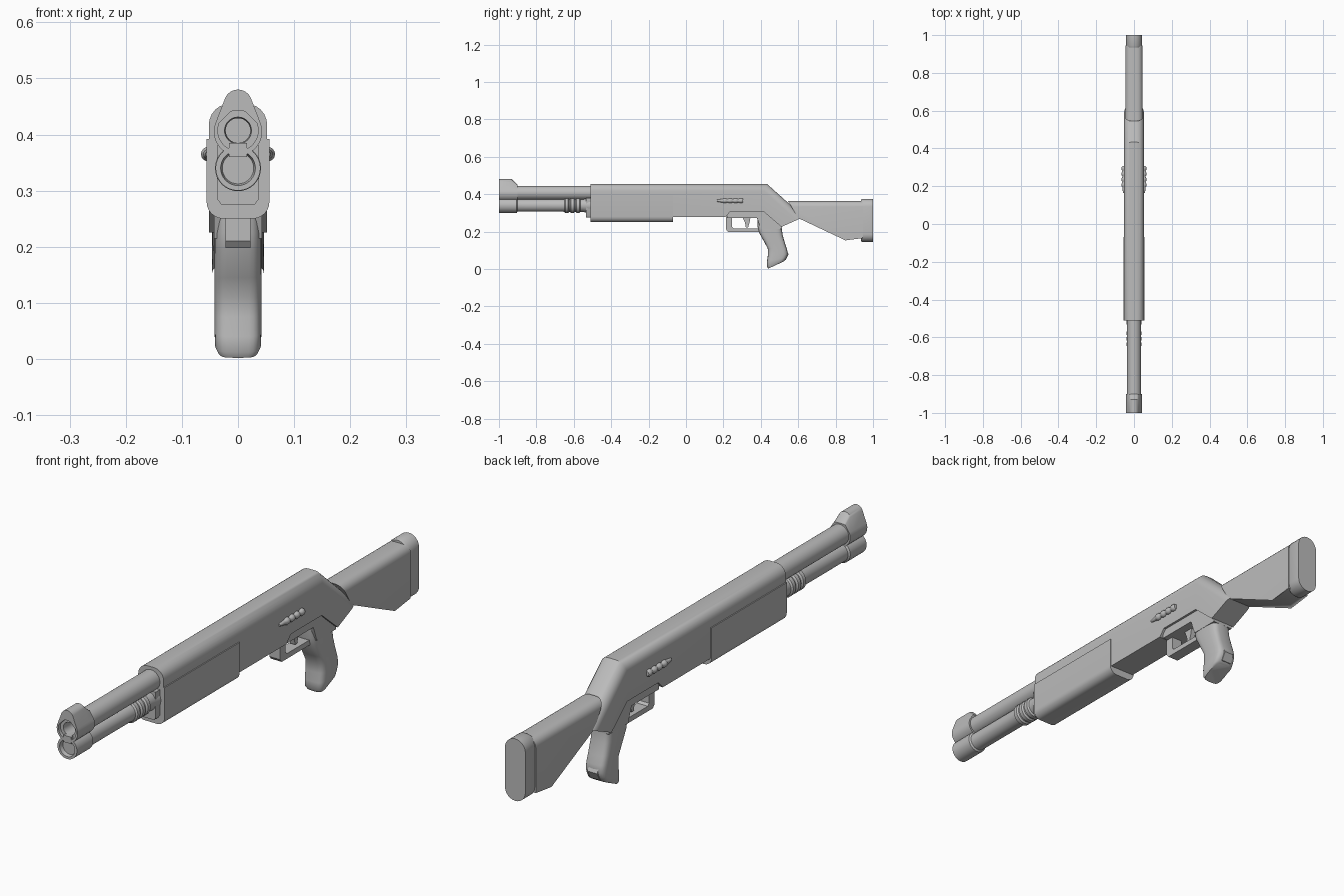
import bpy, bmesh, math
from mathutils import Vector

if "Cube" in bpy.data.objects:
    bpy.data.objects.remove(bpy.data.objects["Cube"])

grey = bpy.data.materials.new("plain grey")
grey.use_nodes = True
COL = (0.5, 0.5, 0.5, 1)
grey.diffuse_color = COL
grey.node_tree.nodes["Principled BSDF"].inputs["Base Color"].default_value = COL


def finish(name, bm, angle=35):
    bmesh.ops.recalc_face_normals(bm, faces=bm.faces[:])
    me = bpy.data.meshes.new(name)
    bm.to_mesh(me)
    bm.free()
    me.materials.append(grey)
    ob = bpy.data.objects.new(name, me)
    bpy.context.scene.collection.objects.link(ob)
    bpy.ops.object.select_all(action='DESELECT')
    ob.select_set(True)
    bpy.context.view_layer.objects.active = ob
    bpy.ops.object.shade_smooth_by_angle(angle=math.radians(angle))
    return ob


def loft(name, rings, caps=True, closed=False, angle=35):
    """Skin a list of equally long point rings."""
    bm = bmesh.new()
    vs = [[bm.verts.new(p) for p in r] for r in rings]
    n = len(rings[0])
    pairs = list(zip(vs, vs[1:])) + ([(vs[-1], vs[0])] if closed else [])
    for a, b in pairs:
        for i in range(n):
            j = (i + 1) % n
            bm.faces.new((a[i], a[j], b[j], b[i]))
    if caps and not closed:
        bm.faces.new(vs[0])
        bm.faces.new(vs[-1])
    return finish(name, bm, angle)


def lathe(name, prof, z, x=0, n=32, closed=False, flat=1.0):
    """Turn (radius, y) points about a lengthwise axis."""
    rings = [[(x + flat * r * math.cos(2 * math.pi * i / n), y,
               z + r * math.sin(2 * math.pi * i / n)) for i in range(n)]
             for r, y in prof]
    return loft(name, rings, closed=closed)


def side_prism(name, prof, w, bevels=(), segs=5):
    """Extrude a (y, z) profile across x; round chosen profile edges on both sides."""
    bm = bmesh.new()
    a = [bm.verts.new((-w, y, z)) for y, z in prof]
    b = [bm.verts.new((w, y, z)) for y, z in prof]
    n = len(prof)
    bm.faces.new(a)
    bm.faces.new(b[::-1])
    for i in range(n):
        j = (i + 1) % n
        bm.faces.new((a[i], a[j], b[j], b[i]))
    for size, idx in bevels:
        ends = [(s[i], s[(i + 1) % n]) for s in (a, b) for i in idx]
        edges = [e for e in (bm.edges.get(p) for p in ends if p[0].is_valid and p[1].is_valid) if e]
        bmesh.ops.bevel(bm, geom=edges, offset=size, segments=segs, profile=0.5,
                        affect='EDGES', clamp_overlap=True)
    return finish(name, bm)


def front_prism(name, half, y0, y1):
    """Extrude a mirrored half outline of (x, z) points along y."""
    out = half + [(-x, z) for x, z in reversed(half)]
    return loft(name, [[(x, y, z) for x, z in out] for y in (y0, y1)])


def arc(cx, cz, r, a0, a1, n):
    return [(cx + r * math.cos(math.radians(a0 + (a1 - a0) * i / n)),
             cz + r * math.sin(math.radians(a0 + (a1 - a0) * i / n))) for i in range(n + 1)]


# Receiver with rounded top and sloping rear
side_prism("receiver", [(-.51, .39), (-.51, .455), (.433, .455), (.63, .278), (.51, .225),
                        (.417, .305), (.235, .305), (.21, .278), (-.45, .278), (-.45, .39)],
           .052, [(.038, (1, 2)), (.012, (7,))], 6)

# Hollow barrel
BZ = .407
lathe("barrel", [(.037, -.988), (.037, -.45), (.022, -.45), (.022, -.96), (.024, -.988)],
      BZ, closed=True)
lathe("barrel_plug", [(.0225, -.93), (.0225, -.9)], BZ)

# Muzzle collar with raised front sight
outline = arc(0, .455, .025, 23.6, 156.4, 12) + arc(0, .405, .043, 156.4, 383.6, 22)
# remove doubled tangent points where the arcs would repeat
inner = []
for x, z in outline:
    d = Vector((x, z - BZ)).normalized() * .036
    inner.append((d.x, BZ + d.y))
rear = [(x, min(z, .445 + (z - .445) * .1)) for x, z in outline]
loft("muzzle_collar", [[(x, y, z) for x, z in ring] for ring, y in
                       ((inner, -1), (outline, -1), (outline, -.93), (rear, -.9), (inner, -.9))],
     closed=True)

# Magazine tube with end cap and ribbed rings
tube = [(.028, -.985), (.031, -1), (.04, -1), (.04, -.905), (.034, -.9), (.034, -.655)]
for k in range(3):
    y = -.65 + k * .03
    tube += [(.035, y), (.041, y + .005), (.041, y + .02), (.035, y + .025)]
tube += [(.034, -.555), (.041, -.52), (.041, -.44)]
lathe("magazine_tube", tube, .34)
front_prism("tube_bridge", [(.016, .36), (.016, .385)], -1, -.905)

# Sliding fore-end and its inner carrier
front_prism("fore_end", [(.056, .392)] + arc(.026, .28, .03, 0, -90, 6), -.51, -.07)
front_prism("fore_end_carrier", [(.037, .38), (.037, .285), (.03, .275)], -.535, -.45)

# Trigger group
side_prism("grip_frame", [(.22, .315), (.22, .272), (.38, .272), (.40, .215), (.512, .215),
                          (.512, .235), (.44, .315)], .043)
side_prism("trigger_guard", [(.215, .285), (.215, .21), (.225, .198), (.40, .198), (.40, .217),
                             (.255, .217), (.247, .225), (.247, .285)], .022)
side_prism("trigger", [(.30, .28), (.315, .25), (.32, .222), (.332, .222), (.34, .25),
                       (.345, .28)], .01)

# Pistol grip: rounded sections running from front point to back point
secs = [((.38, .285), (.512, .26), .041), ((.383, .225), (.512, .215), .042),
        ((.39, .195), (.517, .18), .042), ((.418, .145), (.53, .135), .042),
        ((.437, .11), (.54, .105), .042), ((.438, .075), (.545, .08), .042),
        ((.433, .04), (.538, .062), .042), ((.433, .012), (.53, .047), .041),
        ((.44, .002), (.522, .04), .036)]
rings = []
for f, b, w in secs:
    f, b = Vector(f), Vector(b)
    ring = []
    for i in range(28):
        a = 2 * math.pi * i / 28
        c, s = math.cos(a), math.sin(a)
        u = .5 + .5 * math.copysign(abs(c) ** .5, c)
        p = f.lerp(b, u)
        ring.append((w * math.copysign(abs(s) ** .5, s), p.x, p.y))
    rings.append(ring)
loft("pistol_grip", rings, angle=45)
side_prism("grip_heel", [(.515, .045), (.533, .048), (.549, .078), (.54, .095), (.515, .09)], .02)

# Shoulder stock and butt pad
side_prism("stock", [(.545, .363), (.945, .363), (.945, .165), (.855, .165), (.60, .272)],
           .046, [(.03, (0,)), (.012, (2, 3))])
pad = arc(0, .333, .042, 0, 180, 12) + arc(0, .187, .042, 180, 360, 12)
slim = [(x * .93, .26 + (z - .26) * .97) for x, z in pad]
loft("butt_pad", [[(x, y, z) for x, z in r] for r, y in
                  ((slim, .935), (pad, .942), (pad, 1))])

# Ribbed side knobs
knob = [(.005, .165), (.009, .19)]
for k in range(4):
    y = .195 + k * .029
    knob += [(.009, y), (.013, y + .006), (.013, y + .018), (.009, y + .024)]
for side, x in (("left", .053), ("right", -.053)):
    lathe(side + "_side_knob", knob, .365, x, 16)
